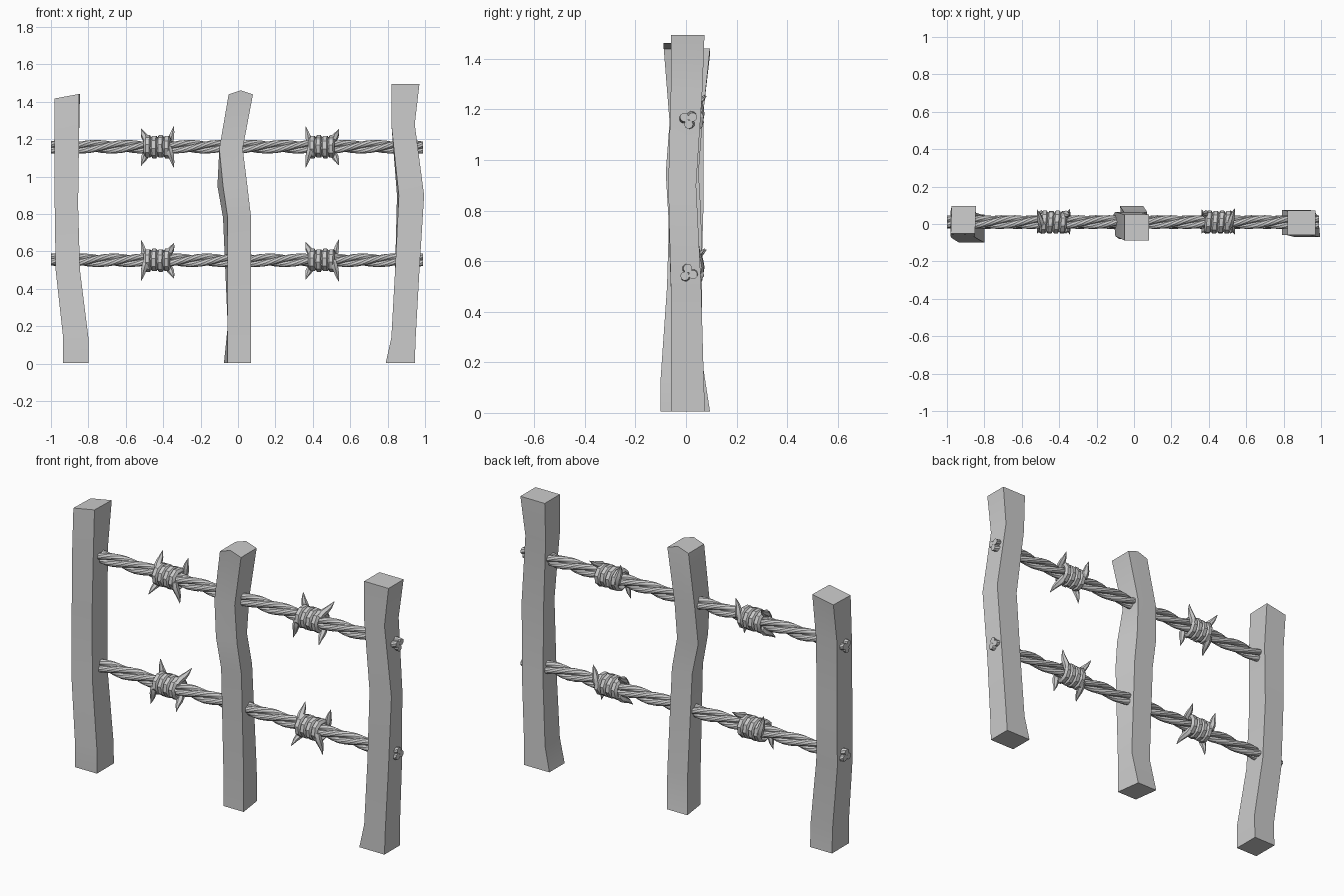
import bpy, bmesh
from math import sin, cos, pi, radians
from mathutils import Vector

if "Cube" in bpy.data.objects:
    bpy.data.objects.remove(bpy.data.objects["Cube"])


def loft(bm, rings, closed=False):
    """Skin a list of equal-length point rings; cap the ends unless closed."""
    vs = [[bm.verts.new(p) for p in r] for r in rings]
    n = len(vs[0])
    pairs = list(zip(vs, vs[1:])) + ([(vs[-1], vs[0])] if closed else [])
    for a, b in pairs:
        for i in range(n):
            j = (i + 1) % n
            bm.faces.new((a[i], a[j], b[j], b[i]))
    if not closed:
        bm.faces.new(vs[0][::-1])
        bm.faces.new(vs[-1])


def finish(bm, name, angle=30):
    bmesh.ops.recalc_face_normals(bm, faces=bm.faces)
    me = bpy.data.meshes.new(name)
    bm.to_mesh(me)
    bm.free()
    ob = bpy.data.objects.new(name, me)
    bpy.context.collection.objects.link(ob)
    bpy.ops.object.select_all(action='DESELECT')
    ob.select_set(True)
    bpy.context.view_layer.objects.active = ob
    bpy.ops.object.shade_smooth_by_angle(angle=radians(angle))
    return ob


# Crooked square posts: sections are (z, x0, x1, y0, y1, x shift of the back edge)
def post(name, sections, tilt=0.0, ridge=0.0):
    bm = bmesh.new()
    rings = []
    for k, (z, x0, x1, y0, y1, s) in enumerate(sections):
        top = k == len(sections) - 1
        t, r = (tilt, ridge) if top else (0, 0)
        xm = (x0 + x1) / 2
        rings.append([(x0, y0, z - t), (xm, y0, z + r), (x1, y0, z + t),
                      (x1 + s, y1, z + t), (xm + s, y1, z + r), (x0 + s, y1, z - t)])
    loft(bm, rings)
    return finish(bm, name)


post("left_post", [
    (0.005, -0.935, -0.80, -0.10, 0.05, 0),
    (0.14, -0.935, -0.80, -0.10, 0.045, 0),
    (0.50, -0.975, -0.845, -0.075, 0.06, 0),
    (0.85, -0.98, -0.855, -0.065, 0.07, 0),
    (1.20, -0.98, -0.85, -0.06, 0.07, 0),
    (1.43, -0.98, -0.85, -0.05, 0.095, 0.005)], tilt=0.012)
post("middle_post", [
    (0.005, -0.055, 0.07, -0.05, 0.095, -0.02),
    (0.20, -0.055, 0.07, -0.05, 0.065, 0),
    (0.78, -0.055, 0.07, -0.07, 0.06, -0.025),
    (0.95, -0.08, 0.05, -0.08, 0.05, -0.03),
    (1.15, -0.10, 0.025, -0.065, 0.065, 0),
    (1.44, -0.05, 0.08, -0.088, 0.05, 0)], ridge=0.022)
post("right_post", [
    (0.005, 0.79, 0.945, -0.06, 0.075, 0),
    (0.14, 0.82, 0.95, -0.06, 0.07, 0),
    (0.50, 0.84, 0.97, -0.06, 0.06, 0),
    (0.90, 0.86, 0.995, -0.07, 0.04, -0.01),
    (1.28, 0.82, 0.945, -0.06, 0.065, 0),
    (1.495, 0.82, 0.97, -0.06, 0.073, 0)])

WIRE_Y = 0.01


# Three-strand twisted wire
def wire(name, z, phase):
    bm = bmesh.new()
    steps, sides, x0, x1, turn = 110, 8, -1.0, 0.99, 0.5
    for s in range(3):
        rings = []
        for k in range(steps + 1):
            x = x0 + (x1 - x0) * k / steps
            a = -2 * pi * (x / turn) + phase + s * 2 * pi / 3
            cy, cz = 0.019 * cos(a), 0.019 * sin(a)
            rings.append([(x, WIRE_Y + cy + 0.018 * cos(a + 2 * pi * i / sides),
                           z + cz + 0.018 * sin(a + 2 * pi * i / sides))
                          for i in range(sides)])
        loft(bm, rings)
    return finish(bm, name, 30)


# Barb: tight coil rings with curved, tapering spikes at both ends
def barb(name, cx, z, spin, flip):
    bm = bmesh.new()
    c = Vector((cx, WIRE_Y, z))
    seg, sides = 9, 6
    for k in range(4):
        off = -0.051 + 0.034 * k
        rings = []
        for j in range(seg):
            a = 2 * pi * j / seg + k * 0.35 + spin
            ring = []
            for i in range(sides):
                b = 2 * pi * (i + 0.5) / sides
                r = 0.047 + 0.017 * cos(b)
                ring.append(c + Vector((off + 0.020 * sin(b) + 0.005 * cos(a),
                                        r * cos(a), r * sin(a))))
            rings.append(ring)
        loft(bm, rings, closed=True)
    # path of one spike: angle before tip, distance from axis, x offset, thickness
    path = [(-1.3, 0.040, 0.060, 0.016), (-0.7, 0.050, 0.066, 0.019),
            (-0.3, 0.064, 0.074, 0.017), (-0.08, 0.086, 0.080, 0.011),
            (0.0, 0.118, 0.088, 0.001)]
    for end in (-1, 1):
        for tip in (pi * 0.34, pi * 1.36):
            way = end * flip
            tip_a = tip + spin * (1 if end > 0 else -0.6)
            pts = []
            for da, r, x, t in path:
                a = tip_a + way * da
                pts.append((c + Vector((end * x, r * cos(a), r * sin(a))), t))
            rings = []
            for k, (p, t) in enumerate(pts):
                d = (pts[min(k + 1, 4)][0] - pts[max(k - 1, 0)][0]).normalized()
                u = d.cross(Vector((1, 0, 0))).normalized()
                v = d.cross(u)
                rings.append([p + t * (u * cos(2 * pi * i / 6) + v * sin(2 * pi * i / 6))
                              for i in range(6)])
            loft(bm, rings)
    return finish(bm, name, 25)


for label, z, phase in (("upper", 1.16, 0.4), ("lower", 0.553, 1.6)):
    wire(label + "_wire", z, phase)
    for side, cx in (("left", -0.43), ("right", 0.45)):
        flip = 1 if (label == "upper") == (side == "left") else -1
        barb(f"{label}_{side}_barb", cx, z, 0.15 * flip, flip)
